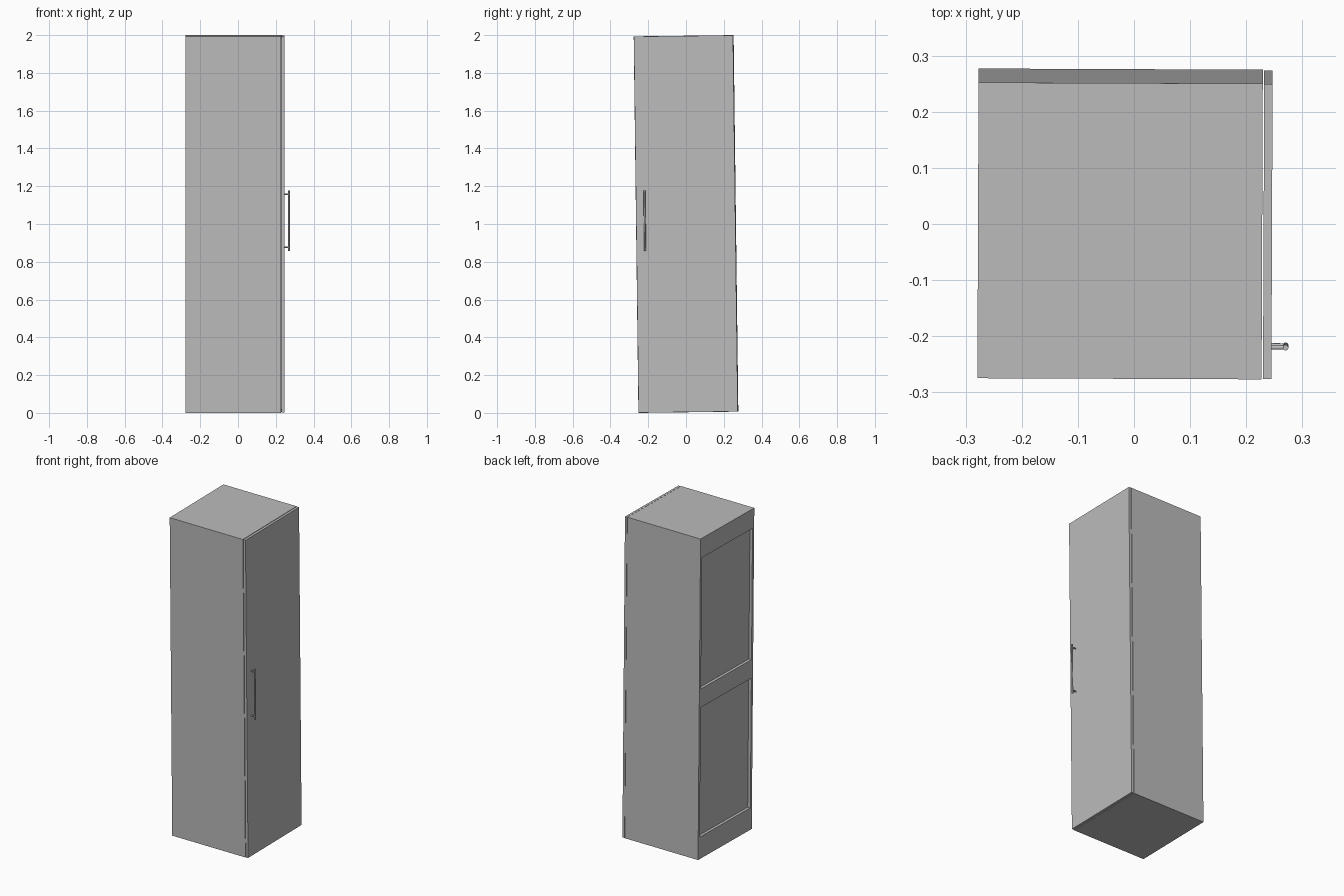
import bpy
import bmesh
import math
from mathutils import Matrix, Vector

if "Cube" in bpy.data.objects:
    bpy.data.objects.remove(bpy.data.objects["Cube"], do_unlink=True)


def make_material(name, value):
    mat = bpy.data.materials.new(name)
    mat.use_nodes = True
    colour = (value, value, value, 1)
    mat.diffuse_color = colour
    mat.node_tree.nodes["Principled BSDF"].inputs["Base Color"].default_value = colour
    return mat


grey = make_material("light grey", 0.5)

# The whole cabinet leans and turns very slightly about its centre
TILT = (Matrix.Translation((0, 0, 1)) @ Matrix.Rotation(-0.004, 4, 'Z')
        @ Matrix.Rotation(0.0125, 4, 'X'))


def finish(name, bm):
    bm.transform(TILT)
    mesh = bpy.data.meshes.new(name)
    bm.to_mesh(mesh)
    bm.free()
    mesh.materials.append(grey)
    obj = bpy.data.objects.new(name, mesh)
    bpy.context.collection.objects.link(obj)
    return obj


def box(name, x, y, z):
    """Box from (min, max) ranges, measured from the cabinet centre."""
    bm = bmesh.new()
    size = Vector((x[1] - x[0], y[1] - y[0], z[1] - z[0]))
    mid = Vector((x[0] + x[1], y[0] + y[1], z[0] + z[1])) / 2
    bmesh.ops.create_cube(bm, size=1, matrix=Matrix.Translation(mid)
                          @ Matrix.Diagonal((*size, 1)))
    return finish(name, bm)


def rod(name, centre, radius, length, axis):
    bm = bmesh.new()
    turn = Matrix.Rotation(math.pi / 2, 4, 'Y') if axis == 'X' else Matrix()
    bmesh.ops.create_cone(bm, cap_ends=True, segments=20, radius1=radius,
                          radius2=radius, depth=length,
                          matrix=Matrix.Translation(centre) @ turn)
    obj = finish(name, bm)
    bpy.ops.object.select_all(action='DESELECT')
    obj.select_set(True)
    bpy.context.view_layer.objects.active = obj
    bpy.ops.object.shade_smooth_by_angle()
    return obj


H, D, T = 0.9967, 0.2635, 0.016       # half height, half depth, board thickness
BACK, FRONT = -0.278, 0.2285          # carcass extent along x
IN = D - T                            # inner half depth

# Carcass boards
for side, s in (("front", -1), ("rear", 1)):
    box(side + "_side_board", (BACK, FRONT), sorted((s * IN, s * D)), (-H, H))
box("top_board", (BACK, FRONT), (-IN, IN), (H - T, H))
box("bottom_board", (BACK, FRONT), (-IN, IN), (-H, -H + T))

# Recessed back panel held by three rails
box("back_panel", (BACK + 0.018, BACK + 0.024), (-IN, IN), (-H + T, H - T))
for name, z in (("top_rail", (0.875, H - T)), ("middle_rail", (-0.055, 0.06)),
                ("bottom_rail", (-H + T, -0.86))):
    box(name, (BACK, BACK + 0.018), (-IN, IN), z)

# Door with a narrow gap to the carcass
box("door", (0.231, 0.246), (-D + 0.001, D - 0.001), (-H + 0.001, H - 0.001))

# Bar handle on two posts
HY = -0.217
rod("handle_bar", (0.271, HY, 0.02), 0.005, 0.32, 'Z')
for name, z in (("upper_handle_post", 0.16), ("lower_handle_post", -0.12)):
    rod(name, (0.2575, HY, z), 0.004, 0.027, 'X')
